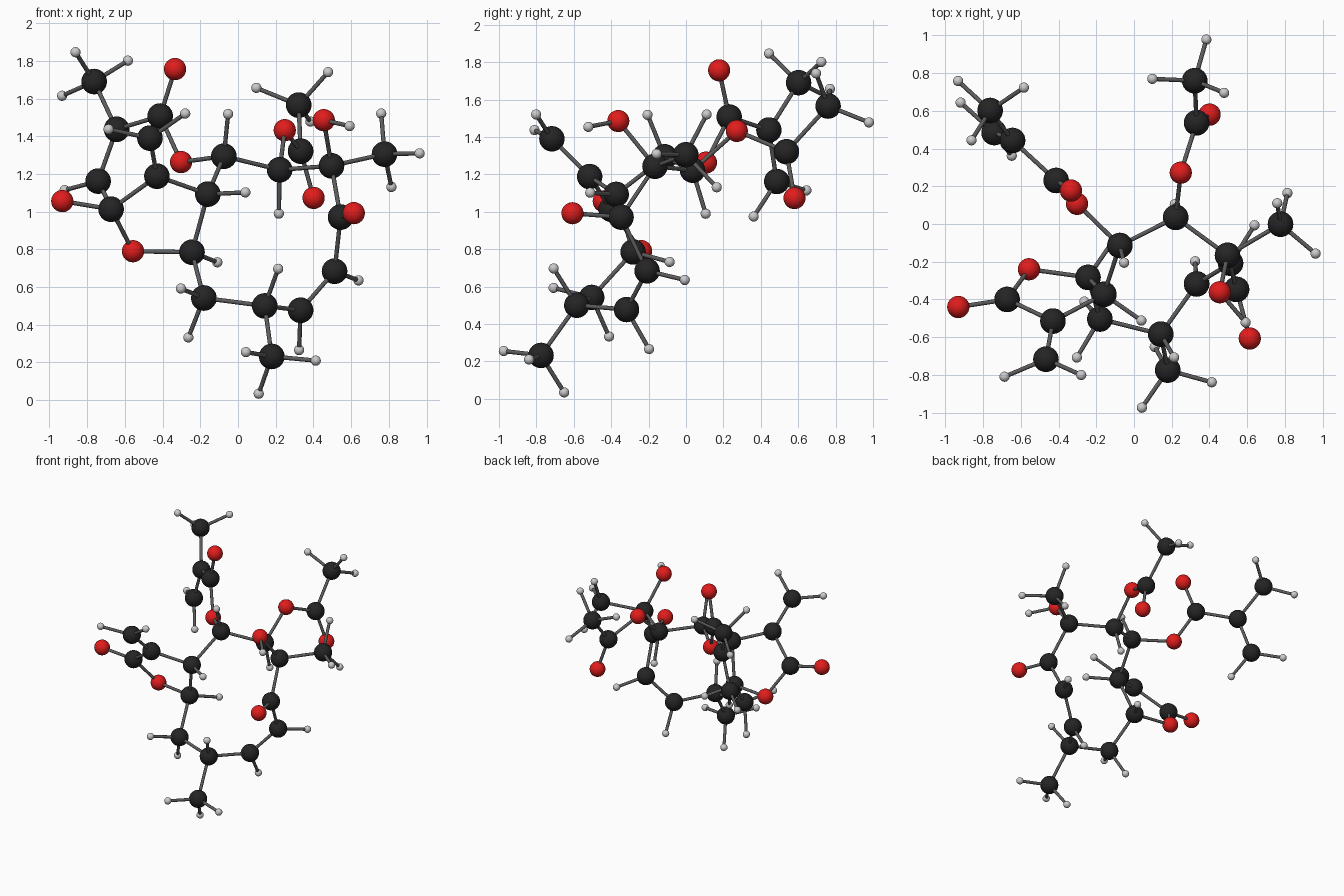
import bpy, bmesh, math
from mathutils import Vector, Matrix

if "Cube" in bpy.data.objects:
    bpy.data.objects.remove(bpy.data.objects["Cube"])

# Carbon and oxygen centres (names starting with O are oxygen)
CARBONS = {
    "Ca": (-.763, .602, 1.69), "Cb": (-.413, .231, 1.507), "Cc": (-.644, .443, 1.437),
    "Cd": (-.742, .485, 1.162), "C1": (-.075, -.114, 1.294), "C2": (.221, .035, 1.222),
    "C3": (.496, -.166, 1.243), "Cm": (.777, -.001, 1.305), "C4": (.544, -.347, .971),
    "C5": (.512, -.208, .684), "C6": (.332, -.318, .477), "C7": (.142, -.584, .5),
    "Cn": (.179, -.775, .232), "C8": (-.181, -.504, .542), "C9": (-.244, -.283, .785),
    "C10": (-.16, -.373, 1.093), "Ce": (-.43, -.515, 1.188), "Cf": (-.467, -.717, 1.39),
    "Cg": (-.673, -.4, 1.013), "Cx": (.332, .537, 1.321), "Cy": (.322, .76, 1.565),
}
OXYGENS = {
    "Oa": (-.334, .177, 1.756), "Ob": (-.302, .107, 1.263), "Oc": (-.932, -.44, 1.056),
    "Od": (-.557, -.24, .79), "Oe": (.614, -.607, .992), "Of": (.455, -.362, 1.485),
    "Og": (.248, .272, 1.432), "Oh": (.401, .58, 1.073),
}
BONDS = ("Ca-Cc Cc-Cd Cc-Cb Cb-Oa Cb-Ob Ob-C1 C1-C2 C2-C3 C3-Cm C3-Of C3-C4 C4-Oe "
         "C4-C5 C5-C6 C6-C7 C7-Cn C7-C8 C8-C9 C9-C10 C10-C1 C10-Ce Ce-Cf Ce-Cg Cg-Oc "
         "Cg-Od Od-C9 C2-Og Og-Cx Cx-Oh Cx-Cy")
CH = .243

pos = {k: Vector(v) for k, v in {**CARBONS, **OXYGENS}.items()}
near = {k: [] for k in pos}
pairs = []
for b in BONDS.split():
    p, q = b.split("-")
    near[p].append(q)
    near[q].append(p)
    pairs.append((pos[p], pos[q]))


def unit(a, b):
    return (pos[b] - pos[a]).normalized()


hydrogens = []


def add_h(atom, direction, length=CH):
    h = pos[atom] + direction.normalized() * length
    hydrogens.append(h)
    pairs.append((pos[atom], h))


# Single hydrogens point away from the other bonds
for a in ("C1", "C2", "C5", "C6", "C7", "C9", "C10"):
    add_h(a, -sum((unit(a, n) for n in near[a]), Vector()))

# Chain carbon with two hydrogens
u, v = (unit("C8", n) for n in near["C8"])
for s in (-1, 1):
    add_h("C8", -(u + v).normalized() * .58 + s * u.cross(v).normalized() * .816)

# Flat ends with two hydrogens
for a, side in (("Cd", "Ca"), ("Cf", "Cg")):
    n = near[a][0]
    u, v = unit(a, n), unit(n, side)
    w = (v - u * v.dot(u)).normalized()
    for s in (-1, 1):
        add_h(a, -u * .52 + s * w * .855)

# Methyl ends: one measured hydrogen turned three times about the bond
for a, h in (("Ca", (-.587, .721, 1.798)), ("Cm", (.962, -.151, 1.31)),
             ("Cn", (.406, -.84, .207)), ("Cy", (.105, .771, 1.655))):
    axis = -unit(a, near[a][0])
    d = Vector(h) - pos[a]
    d = axis * .333 + (d - axis * d.dot(axis)).normalized() * .943
    for i in range(3):
        add_h(a, Matrix.Rotation(i * math.tau / 3, 3, axis) @ d)

# Hydroxyl hydrogen
add_h("Of", Vector((.592, -.522, 1.454)) - pos["Of"], .213)


def make_mesh(name, color, radius=None):
    """Shared smooth ball, or a unit-length stick when no radius is given."""
    bm = bmesh.new()
    if radius:
        bmesh.ops.create_uvsphere(bm, u_segments=32, v_segments=16, radius=radius)
    else:
        bmesh.ops.create_cone(bm, cap_ends=True, segments=16, radius1=.0115,
                              radius2=.0115, depth=1)
    for f in bm.faces:
        f.smooth = len(f.verts) <= 4
    me = bpy.data.meshes.new(name)
    bm.to_mesh(me)
    bm.free()
    mat = bpy.data.materials.new(name + "_colour")
    mat.diffuse_color = (*color, 1)
    mat.use_nodes = True
    mat.node_tree.nodes["Principled BSDF"].inputs["Base Color"].default_value = mat.diffuse_color
    me.materials.append(mat)
    return me


def place(name, mesh, matrix):
    ob = bpy.data.objects.new(name, mesh)
    ob.matrix_world = matrix
    bpy.context.collection.objects.link(ob)


# Atoms
for name, pts, col, r in (
        ("carbon", CARBONS.values(), (.018, .018, .018), .068),
        ("oxygen", OXYGENS.values(), (.75, .012, .012), .059),
        ("hydrogen", hydrogens, (.55, .55, .55), .027)):
    ball = make_mesh(name, col, r)
    for i, p in enumerate(pts, 1):
        place(f"{name}_{i}", ball, Matrix.Translation(p))

# Bonds
stick = make_mesh("bond", (.11, .11, .11))
for i, (p, q) in enumerate(pairs, 1):
    d = q - p
    place(f"bond_{i}", stick, Matrix.LocRotScale(
        (p + q) / 2, d.to_track_quat("Z", "Y"), Vector((1, 1, d.length))))
